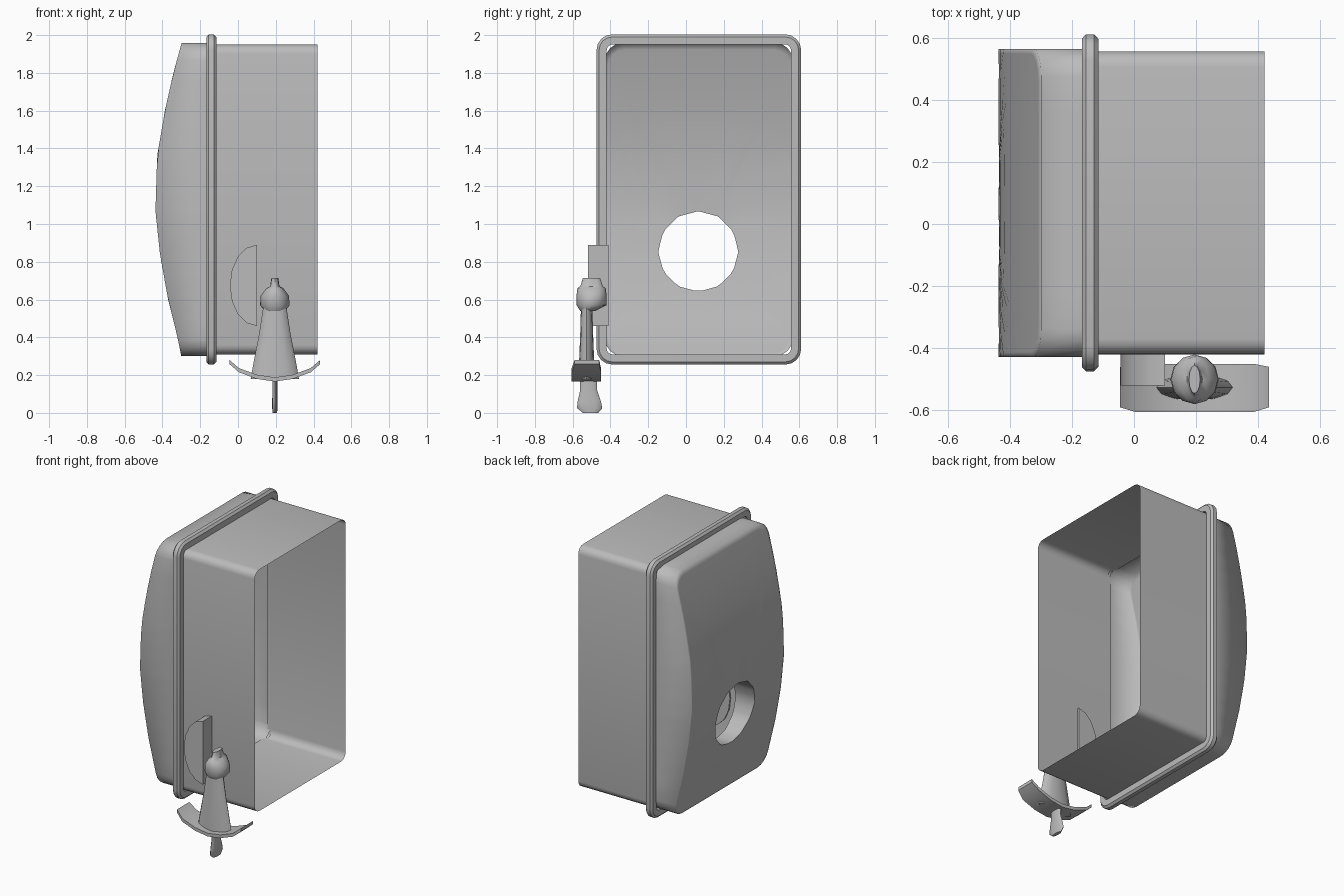
import bpy, math
from math import sin, cos, pi

cube = bpy.data.objects.get("Cube")
if cube:
    bpy.data.objects.remove(cube, do_unlink=True)

grey = bpy.data.materials.new("plain grey")
grey.use_nodes = True
grey.diffuse_color = (0.5, 0.5, 0.5, 1)
grey.node_tree.nodes["Principled BSDF"].inputs["Base Color"].default_value = (0.5, 0.5, 0.5, 1)


def loft(name, loops, caps=False, closed=False, angle=40):
    """Skin a list of equal-length closed loops."""
    n = len(loops[0])
    verts = [p for loop in loops for p in loop]
    faces = []
    for k in range(len(loops) if closed else len(loops) - 1):
        a, b = k * n, (k + 1) % len(loops) * n
        faces += [(a + i, a + (i + 1) % n, b + (i + 1) % n, b + i) for i in range(n)]
    if caps:
        last = (len(loops) - 1) * n
        faces += [tuple(range(n))[::-1], tuple(range(last, last + n))]
    mesh = bpy.data.meshes.new(name)
    mesh.from_pydata(verts, [], faces)
    mesh.materials.append(grey)
    obj = bpy.data.objects.new(name, mesh)
    bpy.context.collection.objects.link(obj)
    bpy.ops.object.select_all(action='DESELECT')
    obj.select_set(True)
    bpy.context.view_layer.objects.active = obj
    bpy.ops.object.mode_set(mode='EDIT')
    bpy.ops.mesh.select_all(action='SELECT')
    bpy.ops.mesh.normals_make_consistent(inside=False)
    bpy.ops.object.mode_set(mode='OBJECT')
    bpy.ops.object.shade_smooth_by_angle(angle=math.radians(angle))
    return obj


MID_Y, MID_Z, HALF_Y, HALF_Z = 0.068, 1.13, 0.488, 0.82


def rounded_rect(grow=0.0, r=0.05, seg=4):
    """Rounded rectangle outline in the y-z plane."""
    hy, hz, pts = HALF_Y + grow, HALF_Z + grow, []
    for q, (sy, sz) in enumerate([(1, 1), (-1, 1), (-1, -1), (1, -1)]):
        for i in range(seg + 1):
            a = (q + i / seg) * pi / 2
            pts.append((MID_Y + sy * (hy - r) + r * cos(a),
                        MID_Z + sz * (hz - r) + r * sin(a)))
    return pts


def at_x(x, outline):
    return [(x, y, z) for y, z in outline]


# Open sleeve
loft("sleeve", [at_x(x, rounded_rect()) for x in (0.42, -0.14)])

# Rounded flange around the sleeve
flange = [(-0.115, 0), (-0.115, 0.04), (-0.128, 0.054), (-0.155, 0.054),
          (-0.168, 0.04), (-0.168, 0)]
loft("rim", [at_x(x, rounded_rect(g, 0.03 + g)) for x, g in flange], closed=True)

# Bulged back: rings running from the outer wall in to the round hole
HOLE_Y, HOLE_Z, HOLE_R = 0.065, 0.855, 0.213
bulge = [(0.30, -0.30), (0.41, -0.322), (0.6, -0.37), (0.84, -0.413), (1.07, -0.437),
         (1.36, -0.428), (1.6, -0.387), (1.8, -0.342), (1.96, -0.298)]


def back_x(z):
    for (z0, x0), (z1, x1) in zip(bulge, bulge[1:]):
        if z <= z1:
            return x0 + (x1 - x0) * (z - z0) / (z1 - z0)
    return bulge[-1][1]


def subdivide(pts, longest=0.12):
    out = []
    for (y0, z0), (y1, z1) in zip(pts, pts[1:] + pts[:1]):
        n = max(1, math.ceil(math.hypot(y1 - y0, z1 - z0) / longest))
        out += [(y0 + (y1 - y0) * i / n, z0 + (z1 - z0) * i / n) for i in range(n)]
    return out


def hole_point(y, z):
    """Point of the twelve-sided hole in the direction of an outline point."""
    a = math.atan2(z - HOLE_Z, y - HOLE_Y)
    step = pi / 6
    r = HOLE_R * cos(step / 2) / cos(a % step - step / 2)
    return HOLE_Y + r * cos(a), HOLE_Z + r * sin(a)


outer = subdivide(rounded_rect(0.008, 0.09))
hole = [hole_point(*p) for p in outer]
rings = [at_x(-0.15, outer)]
for t in (0, 0.04, 0.2, 0.4, 0.6, 0.8, 1):
    ring = [(a + (c - a) * t, b + (d - b) * t) for (a, b), (c, d) in zip(outer, hole)]
    rings.append([(back_x(z), y, z) for y, z in ring])
loft("back_shell", rings, angle=100)
loft("hole_tube", [[(back_x(z), y, z) for y, z in hole], at_x(-0.27, hole)])

# Half-round knob on the front
arc = [(0.10 - 0.143 * cos(a), 0.675 + 0.215 * sin(a))
       for a in [-pi / 2 + pi * i / 8 for i in range(9)]]
loft("half_round_knob", [[(x, y, z) for x, z in arc] for y in (-0.41, -0.52)], caps=True)

# Lever, lofted from elliptical sections: height, half width, centre y, half depth
LEVER_X = 0.195


def turned(name, sections, sides=12):
    loft(name, [[(LEVER_X + w * cos(2 * pi * i / sides), cy + d * sin(2 * pi * i / sides), z)
                 for i in range(sides)] for z, w, cy, d in sections], caps=True, angle=50)


turned("lever_arm", [(0.18, 0.128, -0.526, 0.042), (0.27, 0.112, -0.526, 0.040),
                     (0.42, 0.083, -0.526, 0.034), (0.57, 0.06, -0.526, 0.03)])
turned("lever_head", [(0.54, 0.055, -0.52, 0.04), (0.57, 0.078, -0.50, 0.079),
                      (0.62, 0.075, -0.50, 0.08), (0.66, 0.045, -0.50, 0.075),
                      (0.67, 0.025, -0.50, 0.06), (0.715, 0.018, -0.50, 0.045)])
turned("lever_tip", [(0.18, 0.013, -0.515, 0.045), (0.12, 0.013, -0.515, 0.045),
                     (0.06, 0.014, -0.512, 0.062), (0.025, 0.014, -0.51, 0.067),
                     (0.0, 0.012, -0.505, 0.04)])

# Curved plate under the lever, narrower in depth at its ends
plate = []
for x, z, front, rear in [(-0.045, 0.258, -0.59, -0.46), (0.005, 0.215, -0.605, -0.45),
                          (0.10, 0.18, -0.605, -0.45), (0.195, 0.166, -0.605, -0.45),
                          (0.29, 0.18, -0.605, -0.45), (0.385, 0.215, -0.605, -0.45),
                          (0.435, 0.258, -0.59, -0.46)]:
    plate.append([(x, front, z), (x, rear, z), (x, rear, z + 0.022), (x, front, z + 0.022)])
loft("curved_plate", plate, caps=True)
